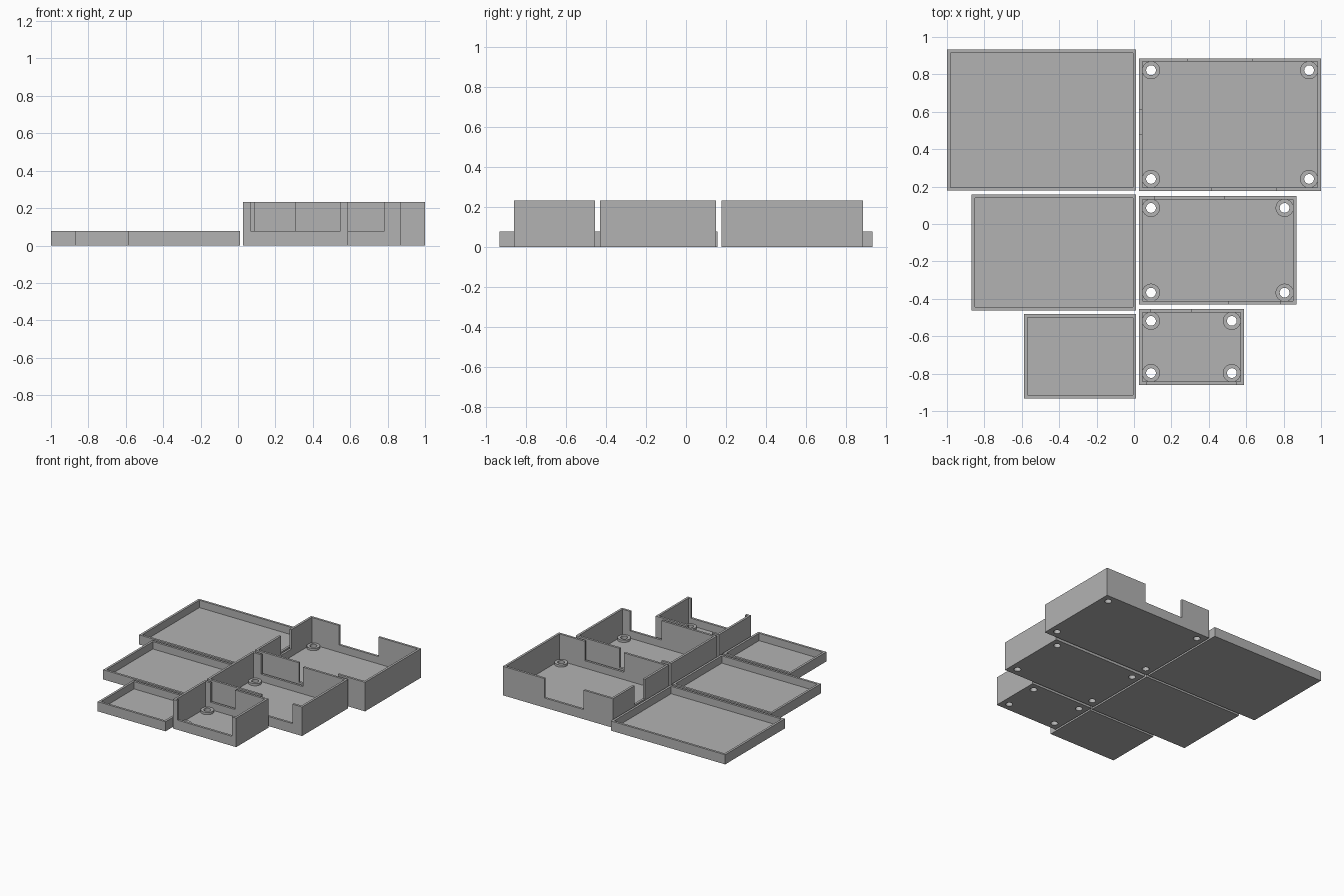
import bpy, bmesh, math
from mathutils import Matrix, Vector

if "Cube" in bpy.data.objects:
    bpy.data.objects.remove(bpy.data.objects["Cube"])

WALL, FLOOR = 0.018, 0.018
BOX_H, LID_H, NOTCH_Z = 0.232, 0.077, 0.077
POST_R, HOLE_R, POST_TOP, INSET = 0.048, 0.026, 0.036, 0.064

grey = bpy.data.materials.new("plain grey")
grey.diffuse_color = (0.45, 0.45, 0.45, 1)
grey.use_nodes = True
grey.node_tree.nodes["Principled BSDF"].inputs["Base Color"].default_value = grey.diffuse_color


def finish(bm, name):
    bmesh.ops.recalc_face_normals(bm, faces=bm.faces)
    mesh = bpy.data.meshes.new(name)
    bm.to_mesh(mesh)
    bm.free()
    mesh.materials.append(grey)
    ob = bpy.data.objects.new(name, mesh)
    bpy.context.collection.objects.link(ob)
    return ob


def add_block(bm, x0, x1, y0, y1, z0, z1):
    centre = Vector((x0 + x1, y0 + y1, z0 + z1)) / 2
    size = Matrix.Diagonal((x1 - x0, y1 - y0, z1 - z0, 1))
    bmesh.ops.create_cube(bm, size=1, matrix=Matrix.Translation(centre) @ size)


def add_cylinder(bm, x, y, r, z0, z1):
    bmesh.ops.create_cone(bm, cap_ends=True, segments=32, radius1=r, radius2=r,
                          depth=z1 - z0,
                          matrix=Matrix.Translation((x, y, (z0 + z1) / 2)))


def tray(name, x0, x1, y0, y1, h):
    """Open-topped box with even walls and floor."""
    bm = bmesh.new()
    add_block(bm, x0, x1, y0, y1, 0, h)
    bm.normal_update()
    top = max(bm.faces, key=lambda f: f.calc_center_median().z)
    bmesh.ops.inset_region(bm, faces=[top], thickness=WALL, use_even_offset=True)
    inner = bmesh.ops.extrude_discrete_faces(bm, faces=[top])["faces"][0]
    bmesh.ops.translate(bm, verts=inner.verts, vec=(0, 0, FLOOR - h))
    return finish(bm, name)


def standoff(name, x, y):
    """Short ring around a screw hole."""
    bm = bmesh.new()
    n = 32
    rings = []
    for r, z in ((POST_R, FLOOR), (POST_R, POST_TOP), (HOLE_R, POST_TOP), (HOLE_R, FLOOR)):
        rings.append([bm.verts.new((x + r * math.cos(2 * math.pi * i / n),
                                    y + r * math.sin(2 * math.pi * i / n), z))
                      for i in range(n)])
    for a, b in zip(rings, rings[1:]):
        for i in range(n):
            j = (i + 1) % n
            bm.faces.new((a[i], a[j], b[j], b[i]))
    ob = finish(bm, name)
    bpy.context.view_layer.objects.active = ob
    ob.select_set(True)
    bpy.ops.object.shade_smooth_by_angle(angle=math.radians(30))
    ob.select_set(False)


def case(name, x0, x1, y0, y1, notches):
    """Tray with wall notches, four screw holes and standoffs."""
    body = tray(name + "_box", x0, x1, y0, y1, BOX_H)
    bm = bmesh.new()
    e = 0.008
    for side, a, b in notches:
        if side == "back":
            span = (a, b, y1 - WALL - e, y1 + e)
        elif side == "front":
            span = (a, b, y0 - e, y0 + WALL + e)
        else:
            span = (x0 - e, x0 + WALL + e, a, b)
        add_block(bm, *span, NOTCH_Z, BOX_H + 0.05)
    spots = [(x, y) for x in (x0 + INSET, x1 - INSET) for y in (y0 + INSET, y1 - INSET)]
    for i, (x, y) in enumerate(spots):
        add_cylinder(bm, x, y, HOLE_R, -0.02, POST_TOP + 0.02)
        standoff(f"{name}_standoff_{i + 1}", x, y)
    cutter = finish(bm, name + "_cutter")
    cutter.hide_render = True
    cutter.hide_set(True)
    cut = body.modifiers.new("notches and holes", "BOOLEAN")
    cut.operation, cut.solver, cut.object = "DIFFERENCE", "EXACT", cutter


# Shallow lids on the left
tray("large_lid", -1.0, 0.012, 0.178, 0.933, LID_H)
tray("medium_lid", -0.869, 0.012, -0.462, 0.158, LID_H)
tray("small_lid", -0.588, 0.012, -0.933, -0.481, LID_H)

# Deep boxes on the right
case("large", 0.027, 1.0, 0.177, 0.886,
     [("back", 0.285, 0.633), ("front", 0.414, 0.759), ("left", 0.48, 0.61)])
case("medium", 0.027, 0.869, -0.431, 0.15,
     [("back", 0.112, 0.484), ("front", 0.505, 0.783)])
case("small", 0.027, 0.587, -0.861, -0.454,
     [("back", 0.087, 0.306), ("front", 0.067, 0.548)])
